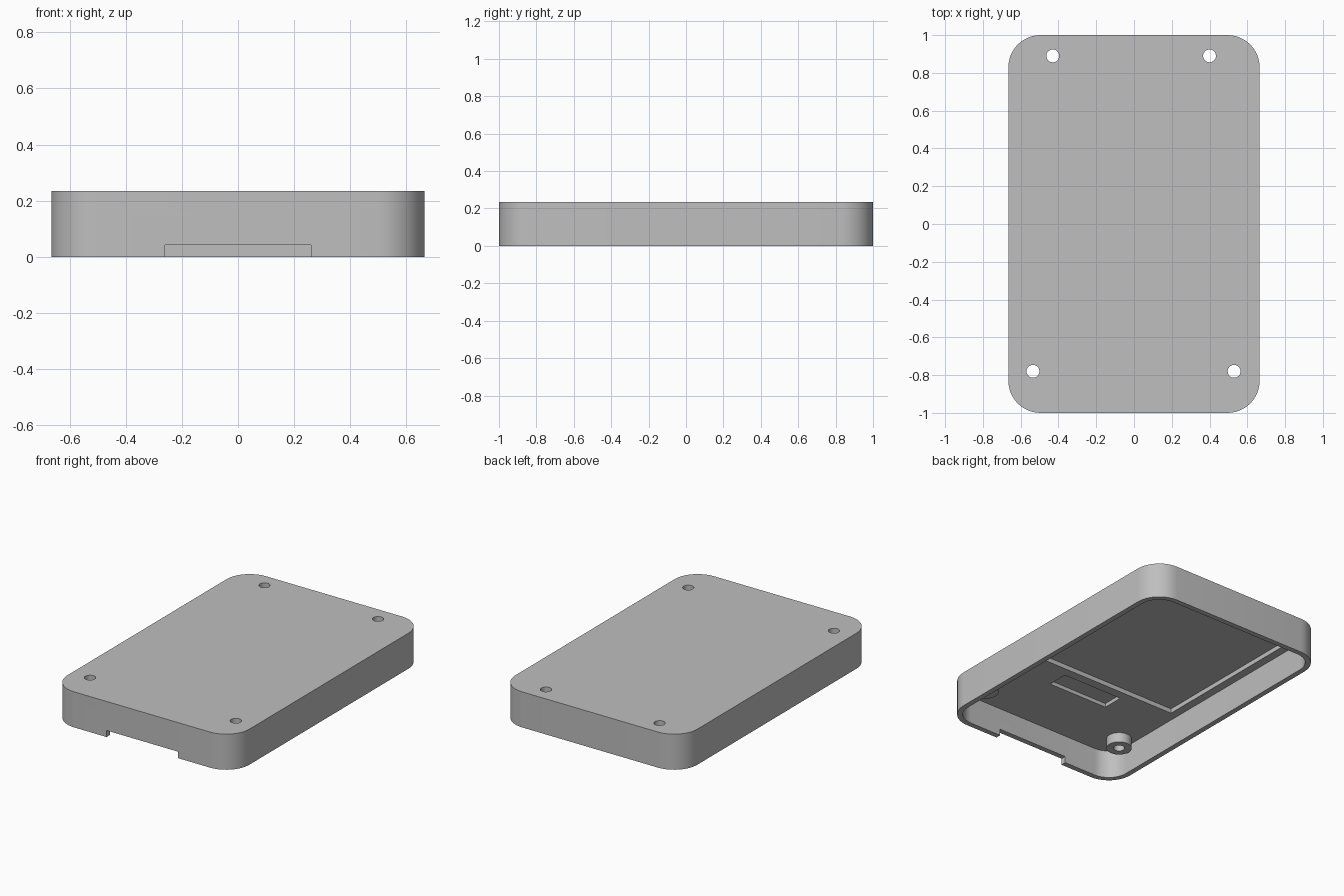
import bpy, bmesh, math

if "Cube" in bpy.data.objects:
    bpy.data.objects.remove(bpy.data.objects["Cube"], do_unlink=True)

HEIGHT, ROOF, WALL = 0.235, 0.187, 0.035
HALF_X, HALF_Y, CORNER = 0.665, 1.0, 0.17
BOSS_BOTTOM, BOSS_R, HOLE_R = 0.122, 0.078, 0.034
HOLES = [(-0.43, 0.89), (0.4, 0.89), (-0.535, -0.78), (0.53, -0.78)]

grey = bpy.data.materials.new("grey plastic")
grey.use_nodes = True
colour = (0.52, 0.52, 0.52, 1)
grey.diffuse_color = colour
grey.node_tree.nodes["Principled BSDF"].inputs["Base Color"].default_value = colour


def prism(name, points, z0, z1):
    """Extrude a closed outline from z0 to z1."""
    bm = bmesh.new()
    face = bm.faces.new([bm.verts.new((x, y, z0)) for x, y in points])
    top = bmesh.ops.extrude_face_region(bm, geom=[face])["geom"]
    bmesh.ops.translate(bm, vec=(0, 0, z1 - z0),
                        verts=[v for v in top if isinstance(v, bmesh.types.BMVert)])
    bmesh.ops.recalc_face_normals(bm, faces=bm.faces)
    mesh = bpy.data.meshes.new(name)
    bm.to_mesh(mesh)
    bm.free()
    mesh.materials.append(grey)
    obj = bpy.data.objects.new(name, mesh)
    bpy.context.collection.objects.link(obj)
    return obj


def rounded(hx, hy, r, steps=12):
    pts = []
    for i, (sx, sy) in enumerate([(1, 1), (-1, 1), (-1, -1), (1, -1)]):
        for s in range(steps + 1):
            a = (i + s / steps) * math.pi / 2
            pts.append((sx * (hx - r) + r * math.cos(a), sy * (hy - r) + r * math.sin(a)))
    return pts


def rect(x0, x1, y0, y1):
    return [(x0, y0), (x1, y0), (x1, y1), (x0, y1)]


def circle(x, y, r, n=32):
    return [(x + r * math.cos(2 * math.pi * i / n), y + r * math.sin(2 * math.pi * i / n))
            for i in range(n)]


def combine(target, tool, operation):
    tool.hide_render = True
    mod = target.modifiers.new(operation, 'BOOLEAN')
    mod.object, mod.operation, mod.solver = tool, operation, 'EXACT'
    bpy.context.view_layer.objects.active = target
    bpy.ops.object.modifier_apply(modifier=mod.name)
    bpy.data.objects.remove(tool, do_unlink=True)


# Hollow shell, open underneath
case = prism("case_cover", rounded(HALF_X, HALF_Y, CORNER), 0, HEIGHT)
combine(case, prism("cavity", rounded(HALF_X - WALL, HALF_Y - WALL, CORNER - WALL), -0.1, ROOF),
        'DIFFERENCE')

# Shallow recesses in the underside of the roof, and the front notch
for name, outline, z0, z1 in [
    ("large_recess", rect(-0.575, 0.575, -0.333, 0.78), 0.1, 0.217),
    ("small_recess", rect(-0.22, 0.22, -0.535, -0.395), 0.1, 0.212),
    ("front_notch", rect(-0.26, 0.26, -1.1, -0.9), -0.1, 0.043),
]:
    combine(case, prism(name, outline, z0, z1), 'DIFFERENCE')

# Screw bosses with holes right through
for x, y in HOLES:
    combine(case, prism("boss", circle(x, y, BOSS_R), BOSS_BOTTOM, ROOF + 0.02), 'UNION')
for x, y in HOLES:
    combine(case, prism("screw_hole", circle(x, y, HOLE_R), -0.1, HEIGHT + 0.1), 'DIFFERENCE')

bpy.ops.object.select_all(action='DESELECT')
case.select_set(True)
bpy.context.view_layer.objects.active = case
bpy.ops.object.shade_smooth_by_angle(angle=math.radians(30))
